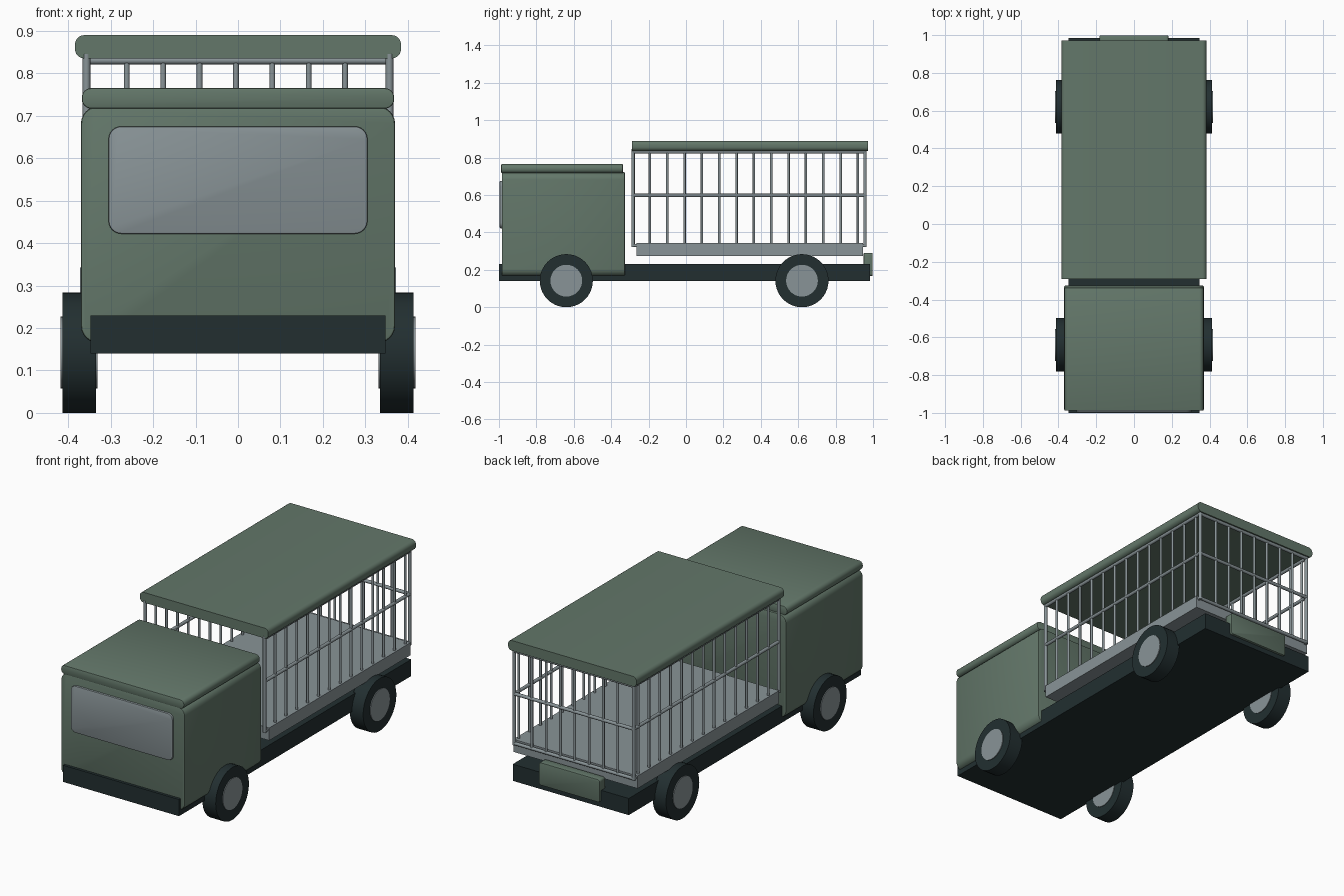
import bpy, bmesh, math
from mathutils import Vector

if "Cube" in bpy.data.objects:
    bpy.data.objects.remove(bpy.data.objects["Cube"])


def material(name, rgb):
    m = bpy.data.materials.new(name)
    m.diffuse_color = (*rgb, 1)
    m.use_nodes = True
    m.node_tree.nodes["Principled BSDF"].inputs["Base Color"].default_value = m.diffuse_color
    return m


GREEN = material("sage_green", (0.125, 0.185, 0.143))
GREY = material("steel_grey", (0.25, 0.295, 0.31))
DARK = material("dark_rubber", (0.016, 0.028, 0.030))


def finish(bm, name, mat):
    bmesh.ops.recalc_face_normals(bm, faces=bm.faces)
    me = bpy.data.meshes.new(name)
    bm.to_mesh(me)
    bm.free()
    me.materials.append(mat)
    ob = bpy.data.objects.new(name, me)
    bpy.context.collection.objects.link(ob)
    bpy.ops.object.select_all(action='DESELECT')
    ob.select_set(True)
    bpy.context.view_layer.objects.active = ob
    bpy.ops.object.shade_smooth_by_angle(angle=math.radians(35))
    return ob


def box(name, mat, x, y, z, radius=0, edge=0):
    """Box with the edges along y rounded, then the end rims softened."""
    bm = bmesh.new()
    bmesh.ops.create_cube(bm, size=1)
    for v in bm.verts:
        v.co = [lo + (c + 0.5) * (hi - lo) for c, (lo, hi) in zip(v.co, (x, y, z))]
    if radius:
        along = [e for e in bm.edges if abs(e.verts[0].co.y - e.verts[1].co.y) > 1e-4]
        bmesh.ops.bevel(bm, geom=along, offset=radius, segments=6, profile=0.5, affect='EDGES')
    if edge:
        rims = [e for e in bm.edges if abs(e.verts[0].co.y - e.verts[1].co.y) < 1e-4]
        bmesh.ops.bevel(bm, geom=rims, offset=edge, segments=2, profile=0.5, affect='EDGES')
    return finish(bm, name, mat)


def rod(name, mat, a, b, r, sides=12, edge=0):
    """Cylinder from point a to point b."""
    a, b = Vector(a), Vector(b)
    bm = bmesh.new()
    bmesh.ops.create_cone(bm, cap_ends=True, segments=sides, radius1=r, radius2=r, depth=(b - a).length)
    if edge:
        rims = [e for e in bm.edges if abs(e.verts[0].co.z - e.verts[1].co.z) < 1e-4]
        bmesh.ops.bevel(bm, geom=rims, offset=edge, segments=2, profile=0.5, affect='EDGES')
    turn = Vector((0, 0, 1)).rotation_difference(b - a).to_matrix()
    for v in bm.verts:
        v.co = turn @ v.co + (a + b) / 2
    return finish(bm, name, mat)


# Chassis and cab
box("chassis", DARK, (-0.347, 0.347), (-1.0, 0.985), (0.14, 0.23))
box("cab", GREEN, (-0.37, 0.37), (-0.985, -0.326), (0.165, 0.722), 0.04, 0.006)
box("cab_roof", GREEN, (-0.368, 0.368), (-0.988, -0.337), (0.717, 0.765), 0.022, 0.004)
box("windshield", GREY, (-0.305, 0.305), (-0.996, -0.975), (0.422, 0.675), 0.03, 0.004)

# Cage floor, cage roof and rear plate
box("cage_floor", GREY, (-0.372, 0.372), (-0.265, 0.945), (0.275, 0.343))
box("cage_roof", GREEN, (-0.384, 0.384), (-0.29, 0.972), (0.835, 0.89), 0.022)
box("rear_plate", GREEN, (-0.182, 0.182), (0.95, 0.998), (0.167, 0.29), 0.012, 0.004)

# Cage bars and rails
FRONT, BACK, SIDE = -0.283, 0.957, 0.357
LOW, HIGH = 0.33, 0.84
for s in (-1, 1):
    side = "left" if s < 0 else "right"
    x = s * SIDE
    for label, y in (("front", FRONT), ("back", BACK)):
        rod(f"{side}_{label}_post", GREY, (x, y, LOW - 0.008), (x, y, HIGH + 0.005), 0.009)
    for i in range(13):
        y = -0.193 + i * 0.0927
        rod(f"{side}_bar_{i}", GREY, (x, y, LOW), (x, y, HIGH), 0.0068)
    for label, z in (("low", LOW), ("middle", 0.598), ("top", 0.83)):
        rod(f"{side}_{label}_rail", GREY, (x, FRONT, z), (x, BACK, z), 0.009)
for i in range(7):
    x = -0.262 + i * 0.0857
    rod(f"back_bar_{i}", GREY, (x, BACK, LOW), (x, BACK, HIGH), 0.0068)
for label, z in (("low", LOW), ("middle", 0.598), ("top", 0.83)):
    rod(f"back_{label}_rail", GREY, (-SIDE, BACK, z), (SIDE, BACK, z), 0.009)

# Wheels
for s in (-1, 1):
    for label, y in (("front", -0.64), ("back", 0.62)):
        name = f"{'left' if s < 0 else 'right'}_{label}"
        rod(name + "_tyre", DARK, (s * 0.334, y, 0.142), (s * 0.414, y, 0.142), 0.142, 40)
        rod(name + "_hub", GREY, (s * 0.331, y, 0.142), (s * 0.418, y, 0.142), 0.085, 32)
